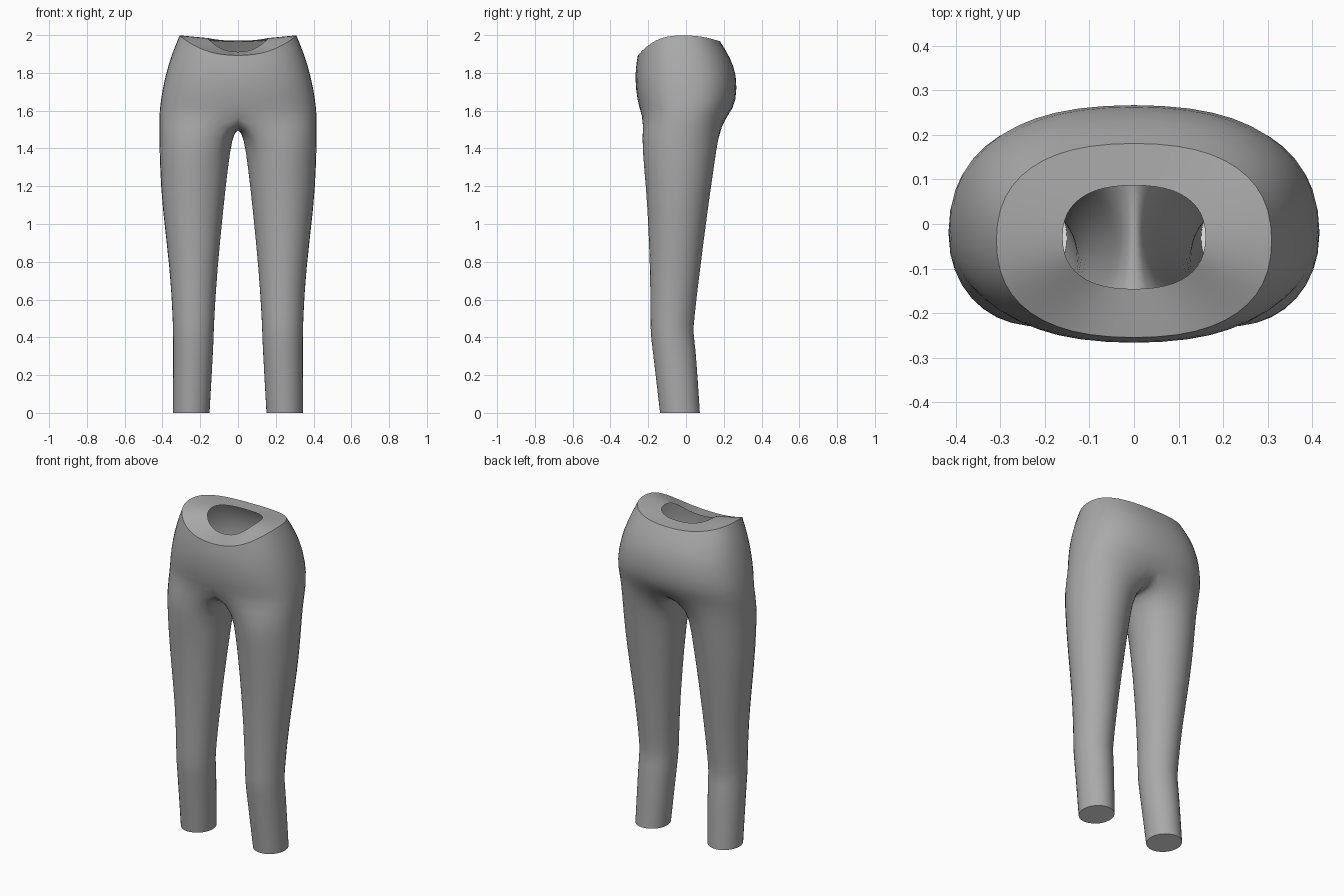
import bpy, bmesh
from math import sin, cos, radians, copysign

cube = bpy.data.objects.get("Cube")
if cube:
    bpy.data.objects.remove(cube, do_unlink=True)


def material(name, rgb):
    m = bpy.data.materials.new(name)
    m.use_nodes = True
    m.diffuse_color = (*rgb, 1)
    m.node_tree.nodes["Principled BSDF"].inputs["Base Color"].default_value = (*rgb, 1)
    return m


OUTER, INNER = 13, 7   # points on the outside arc and on the inside of the leg

# Torso half rings: side z, front z, back z, half width, front y, back y
TORSO = [
    (1.985, 1.91, 1.97, .162, -.147, .088),
    (2.0, 1.89, 1.965, .312, -.257, .183),
    (1.9, 1.83, 1.88, .354, -.268, .237),
    (1.78, 1.76, 1.79, .390, -.271, .271),
    (1.65, 1.66, 1.65, .414, -.262, .271),
    (1.57, 1.58, 1.575, .421, -.238, .228),
]
# Leg rings: z, inner x, outer x, front y, back y
LEG = [
    (1.46, .03, .421, -.241, .175),
    (1.3, .052, .417, -.226, .152),
    (1.1, .075, .406, -.208, .122),
    (.75, .11, .361, -.192, .076),
    (.5, .125, .348, -.191, .046),
    (.42, .128, .346, -.19, .04),
    (.35, .13, .346, -.181, .054),
    (0, .15, .346, -.14, .076),
]


def power(v, n):
    return copysign(abs(v) ** (2 / n), v)


def torso_ring(bm, side, front, back, a, yf, yb, n=2.4):
    ring = []
    for i in range(OUTER):
        t = radians(-90 + 180 * i / (OUTER - 1))
        s = sin(t)
        end = front if s < 0 else back
        ring.append(bm.verts.new((a * power(cos(t), n),
                                  (yf + yb) / 2 + (yb - yf) / 2 * power(s, n),
                                  side + (end - side) * s * s)))
    return ring


def leg_ring(bm, z, xi, xo, yf, yb):
    wide = 130
    angles = [-wide + 2 * wide * i / (OUTER - 1) for i in range(OUTER)]
    angles += [wide + (360 - 2 * wide) * (i + 1) / (INNER + 1) for i in range(INNER)]
    return [bm.verts.new(((xi + xo) / 2 + (xo - xi) / 2 * cos(radians(d)),
                          (yf + yb) / 2 + (yb - yf) / 2 * sin(radians(d)), z))
            for d in angles]


def bridge(bm, upper, lower, closed):
    count = len(upper)
    for i in range(count if closed else count - 1):
        j = (i + 1) % count
        bm.faces.new((upper[i], lower[i], lower[j], upper[j]))


bm = bmesh.new()
# Waist rim and hips
rings = [torso_ring(bm, *row) for row in TORSO]
for up, low in zip(rings, rings[1:]):
    bridge(bm, up, low, False)

# Crotch seam turns the last half ring into the closed top of a leg
front, back = rings[-1][0].co, rings[-1][-1].co
seam = []
for i in range(INNER):
    f = (i + 1) / (INNER + 1)
    p = back.lerp(front, f)
    seam.append(bm.verts.new((0, p.y, p.z - .065 * (1 - (2 * f - 1) ** 4))))
legs = [rings[-1] + seam] + [leg_ring(bm, *row) for row in LEG]
for up, low in zip(legs, legs[1:]):
    bridge(bm, up, low, True)

# Pale leg end
end = bm.faces.new(list(reversed(legs[-1])))
end.material_index = 1

# Sharp waist rim and leg end
crease = bm.edges.layers.float.new("crease_edge")
sharp = list(end.edges) + [bm.edges.get(pair) for pair in zip(rings[1], rings[1][1:])]
for e in sharp:
    e[crease] = 1
    e.smooth = False
for f in bm.faces:
    f.smooth = True
bmesh.ops.recalc_face_normals(bm, faces=bm.faces)
if end.normal.z > 0:
    bmesh.ops.reverse_faces(bm, faces=bm.faces)

mesh = bpy.data.meshes.new("trousers")
bm.to_mesh(mesh)
bm.free()
mesh.materials.append(material("grey cloth", (.4, .4, .4)))
mesh.materials.append(material("white leg end", (.95, .95, .95)))
trousers = bpy.data.objects.new("trousers", mesh)
bpy.context.collection.objects.link(trousers)

mirror = trousers.modifiers.new("mirror", 'MIRROR')
mirror.merge_threshold = .001
smooth = trousers.modifiers.new("smooth", 'SUBSURF')
smooth.levels = smooth.render_levels = 1
